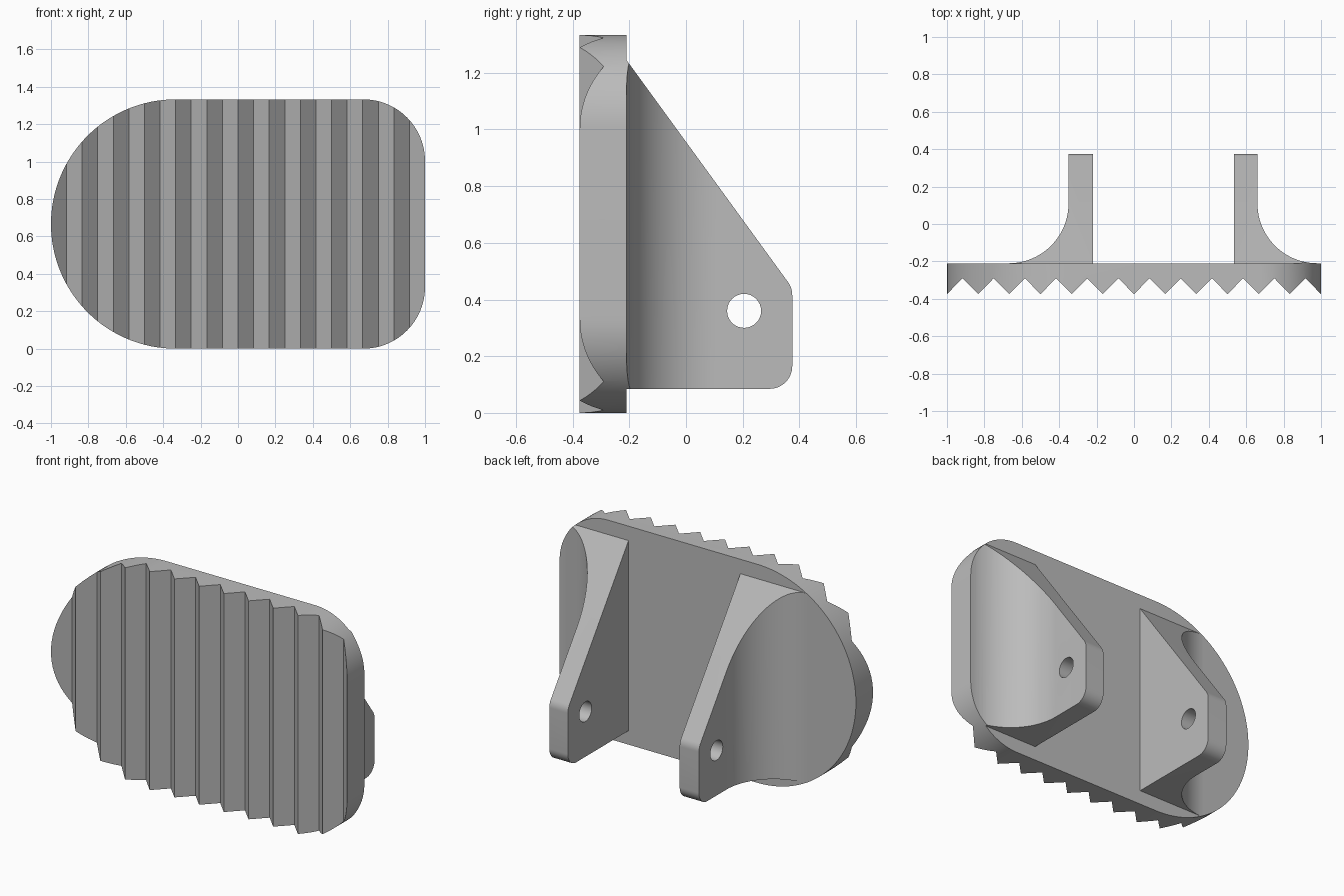
import bpy, bmesh
from math import cos, sin, radians
from mathutils import Vector

cube = bpy.data.objects.get("Cube")
if cube:
    bpy.data.objects.remove(cube)

grey = bpy.data.materials.new("plain_grey")
grey.use_nodes = True
grey.diffuse_color = (0.5, 0.5, 0.5, 1)
grey.node_tree.nodes["Principled BSDF"].inputs["Base Color"].default_value = (0.5, 0.5, 0.5, 1)

H = 1.333        # plate height
BACK = -0.21     # rear plane of the plate


def arc(cx, cy, r, a0, a1, n=24):
    angles = [radians(a0 + (a1 - a0) * i / n) for i in range(n + 1)]
    return [(cx + r * cos(a), cy + r * sin(a)) for a in angles]


def prism(name, pts, axis, lo, hi):
    """Extrude a 2D profile along one axis (0 = x, 1 = y, 2 = z)."""
    def place(p, t):
        co = list(p)
        co.insert(axis, t)
        return Vector(co)
    bm = bmesh.new()
    face = bm.faces.new([bm.verts.new(place(p, lo)) for p in pts])
    ext = bmesh.ops.extrude_face_region(bm, geom=[face])
    top = [v for v in ext["geom"] if isinstance(v, bmesh.types.BMVert)]
    bmesh.ops.translate(bm, verts=top, vec=place((0, 0), hi - lo))
    bmesh.ops.recalc_face_normals(bm, faces=bm.faces)
    mesh = bpy.data.meshes.new(name)
    bm.to_mesh(mesh)
    bm.free()
    mesh.materials.append(grey)
    ob = bpy.data.objects.new(name, mesh)
    bpy.context.collection.objects.link(ob)
    return ob


def cut(ob, tool, operation):
    """Apply a boolean and discard the cutter."""
    mod = ob.modifiers.new("cut", "BOOLEAN")
    mod.object, mod.operation, mod.solver = tool, operation, "EXACT"
    bpy.context.view_layer.objects.active = ob
    bpy.ops.object.modifier_apply(modifier=mod.name)
    bpy.data.objects.remove(tool)


def smooth(ob):
    bpy.ops.object.select_all(action="DESELECT")
    ob.select_set(True)
    bpy.context.view_layer.objects.active = ob
    bpy.ops.object.shade_smooth_by_angle(angle=radians(25))


# Outline: half-round on one end, smaller rounded corners on the other
R = H / 2
outline = (arc(R - 1, R, R, 90, 270, 64) + arc(0.67, 0.33, 0.33, 270, 360)
           + arc(0.67, H - 0.33, 0.33, 0, 90))

# Plate with vertical saw-tooth ridges on the front
plate = prism("ridged_plate", outline, 1, -0.5, BACK)
teeth = [(-1 + i / 12, -0.29 if i % 2 else -0.375) for i in range(-1, 26)]
teeth += [(teeth[-1][0], BACK + 0.1), (teeth[0][0], BACK + 0.1)]
cut(plate, prism("tooth_cutter", teeth, 2, -0.1, H + 0.1), "INTERSECT")
smooth(plate)

# Side shape of a bracket: slanted top edge, rounded rear corners
side = ([(BACK - 0.1, 0.085)] + arc(0.295, 0.165, 0.08, 270, 360, 12)
        + arc(0.295, 0.415, 0.08, 0, 35, 6) + [(BACK, 1.245), (BACK - 0.1, 1.245)])

# Brackets, each flaring outward into the plate
for name, inner, outer in (("right_bracket", -0.22, -0.35), ("left_bracket", 0.535, 0.66)):
    s = 1 if outer > inner else -1
    r = 0.32
    flare = [(outer + s * (r + x), y) for x, y in
             ((s * s * px, py) for px, py in arc(0, BACK + r, r, 180, 270))]
    profile = [(inner, BACK), (inner, 0.375), (outer, 0.375)] + flare
    bracket = prism(name, profile, 2, 0, H)
    lo, hi = min(inner, outer) - 0.5, max(inner, outer) + 0.5
    cut(bracket, prism("side_cutter", side, 0, lo, hi), "INTERSECT")
    cut(bracket, prism("outline_cutter", outline, 1, -0.5, 0.5), "INTERSECT")
    hole = arc(0.205, 0.36, 0.06, 0, 360, 32)[:-1]
    cut(bracket, prism("hole_cutter", hole, 0, lo, hi), "DIFFERENCE")
    smooth(bracket)
